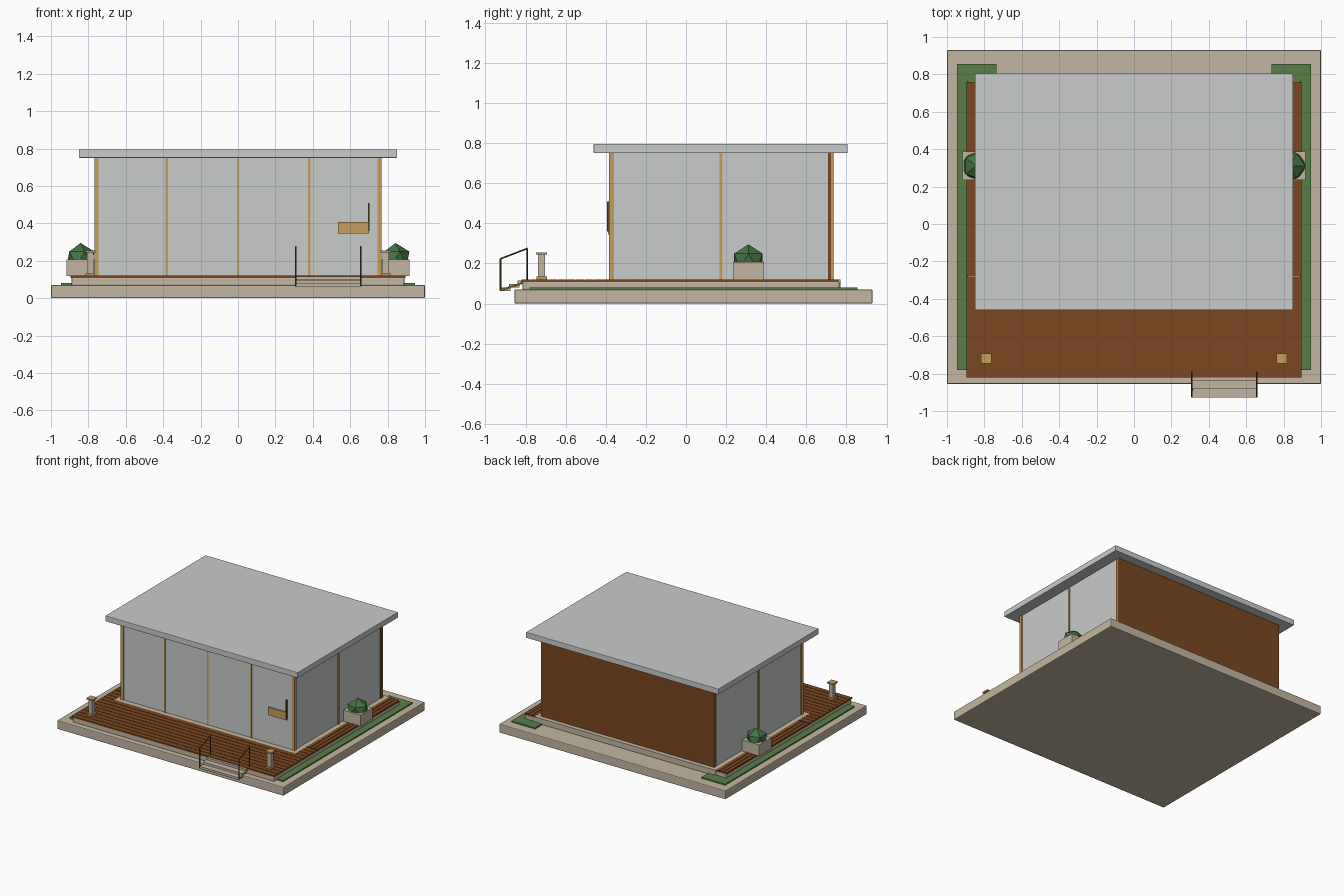
import bpy, math
from mathutils import Vector

if "Cube" in bpy.data.objects:
    bpy.data.objects.remove(bpy.data.objects["Cube"])


def mat(name, rgb):
    m = bpy.data.materials.new(name)
    lin = [c / 12.92 if c <= 0.04045 else ((c + 0.055) / 1.055) ** 2.4 for c in rgb]
    m.diffuse_color = (*lin, 1)
    m.use_nodes = True
    m.node_tree.nodes["Principled BSDF"].inputs["Base Color"].default_value = m.diffuse_color
    return m


GREY = mat("pale_grey", (0.79, 0.80, 0.795))
STONE = mat("beige_stone", (0.765, 0.715, 0.63))
WOOD = mat("brown_wood", (0.48, 0.28, 0.125))
GRASS = mat("grass_green", (0.35, 0.50, 0.28))
LEAF = mat("leaf_green", (0.27, 0.45, 0.26))
GOLD = mat("golden_wood", (0.77, 0.62, 0.36))
BRONZE = mat("dark_bronze", (0.36, 0.28, 0.14))


def box(name, x, y, z, m, bevel=0):
    """Box from (min, max) ranges."""
    bpy.ops.mesh.primitive_cube_add(size=1, location=[(a + b) / 2 for a, b in (x, y, z)])
    o = bpy.context.object
    o.name = name
    o.scale = [b - a for a, b in (x, y, z)]
    bpy.ops.object.transform_apply(location=False, rotation=False, scale=True)
    o.data.materials.append(m)
    if bevel:
        mod = o.modifiers.new("bevel", 'BEVEL')
        mod.width, mod.segments = bevel, 2
    return o


def span(s, a, b):
    """Range mirrored to side s."""
    return tuple(sorted((s * a, s * b)))


def rod(name, p, q, r, m):
    p, q = Vector(p), Vector(q)
    d = q - p
    bpy.ops.mesh.primitive_cylinder_add(vertices=8, radius=r, depth=d.length, location=(p + q) / 2,
                                        rotation=d.to_track_quat('Z', 'Y').to_euler())
    o = bpy.context.object
    o.name = name
    o.data.materials.append(m)


# ground slab, plinth and house floor
box("ground_slab", (-1, 1), (-0.855, 0.93), (0, 0.07), STONE, 0.006)
box("plinth", (-0.89, 0.89), (-0.815, 0.765), (0.07, 0.11), STONE, 0.004)
box("house_floor", (-0.80, 0.80), (-0.42, 0.77), (0.08, 0.119), STONE)

# front deck: planks running across
box("front_deck_base", (-0.895, 0.895), (-0.82, -0.28), (0.108, 0.114), WOOD)
n = 12
pitch = 0.54 / n
for i in range(n):
    y0 = -0.82 + i * pitch
    y1 = y0 + pitch - 0.004
    if y1 < -0.41:
        box("front_deck_plank", (-0.896, 0.896), (y0, y1), (0.113, 0.12), WOOD)
    else:
        for s in (-1, 1):
            box("front_deck_plank", span(s, 0.80, 0.896), (y0, y1), (0.113, 0.12), WOOD)

for s in (-1, 1):
    # side deck
    box("side_deck_base", span(s, 0.80, 0.895), (-0.278, 0.76), (0.108, 0.114), WOOD)
    for i in range(3):
        x0 = 0.80 + i * 0.032
        box("side_deck_plank", span(s, x0, x0 + 0.0285), (-0.276, 0.76), (0.113, 0.12), WOOD)
    # lawn strips
    box("lawn_side", span(s, 0.87, 0.945), (-0.78, 0.855), (0.068, 0.08), GRASS)
    box("lawn_corner", span(s, 0.735, 0.871), (0.755, 0.855), (0.068, 0.08), GRASS)
    # planter with low-poly shrub
    box("planter", span(s, 0.768, 0.918), (0.234, 0.388), (0.118, 0.208), STONE)
    bpy.ops.mesh.primitive_ico_sphere_add(subdivisions=1, radius=0.083,
                                          location=(s * 0.842, 0.311, 0.212))
    o = bpy.context.object
    o.name = "shrub"
    o.data.materials.append(LEAF)
    # bollard lamp
    for part, w, z, m in (("lamp_base", 0.026, (0.118, 0.134), GOLD),
                          ("lamp_post", 0.017, (0.134, 0.244), STONE),
                          ("lamp_cap", 0.027, (0.244, 0.255), GOLD)):
        box(part, span(s, 0.79 - w, 0.79 + w), (-0.72 - w, -0.72 + w), z, m)

# front glazing and mullions
xs = (-0.762, -0.381, 0, 0.381, 0.762)
for a, b in zip(xs, xs[1:]):
    box("front_panel", (a, b), (-0.378, -0.362), (0.118, 0.752), GREY)
for x in xs:
    box("front_mullion", (x - 0.006, x + 0.006), (-0.384, -0.36), (0.118, 0.752), GOLD)
# side glazing and mullions
ys = (-0.375, 0.175, 0.712)
for s in (-1, 1):
    for a, b in zip(ys, ys[1:]):
        box("side_panel", span(s, 0.745, 0.761), (a, b), (0.118, 0.752), GREY)
    for y in ys[:2]:
        box("side_mullion", span(s, 0.745, 0.768), (y - 0.007, y + 0.007), (0.118, 0.752), GOLD)
    box("back_corner_post", span(s, 0.745, 0.767), (0.722, 0.732), (0.118, 0.752), GOLD)
box("back_wall", (-0.764, 0.764), (0.708, 0.735), (0.118, 0.752), WOOD)

# flat roof
box("roof", (-0.85, 0.85), (-0.46, 0.805), (0.75, 0.795), GREY, 0.003)

# door plate and handle
box("door_plate", (0.535, 0.70), (-0.388, -0.376), (0.345, 0.408), GOLD)
box("door_handle", (0.696, 0.703), (-0.393, -0.376), (0.36, 0.508), BRONZE)

# entry steps
for i in range(3):
    y0 = -0.927 + i * 0.044
    z1 = 0.08 + i * 0.018
    box("step", (0.31, 0.655), (y0, y0 + 0.052), (z1 - 0.017, z1), STONE)

# step handrails
for x in (0.31, 0.656):
    rod("rail_front_post", (x, -0.925, 0.065), (x, -0.925, 0.222), 0.004, BRONZE)
    rod("rail_back_post", (x, -0.792, 0.11), (x, -0.792, 0.275), 0.004, BRONZE)
    rod("rail_top", (x, -0.927, 0.222), (x, -0.79, 0.275), 0.004, BRONZE)
    rod("rail_stringer", (x, -0.925, 0.066), (x, -0.80, 0.108), 0.005, GOLD)
